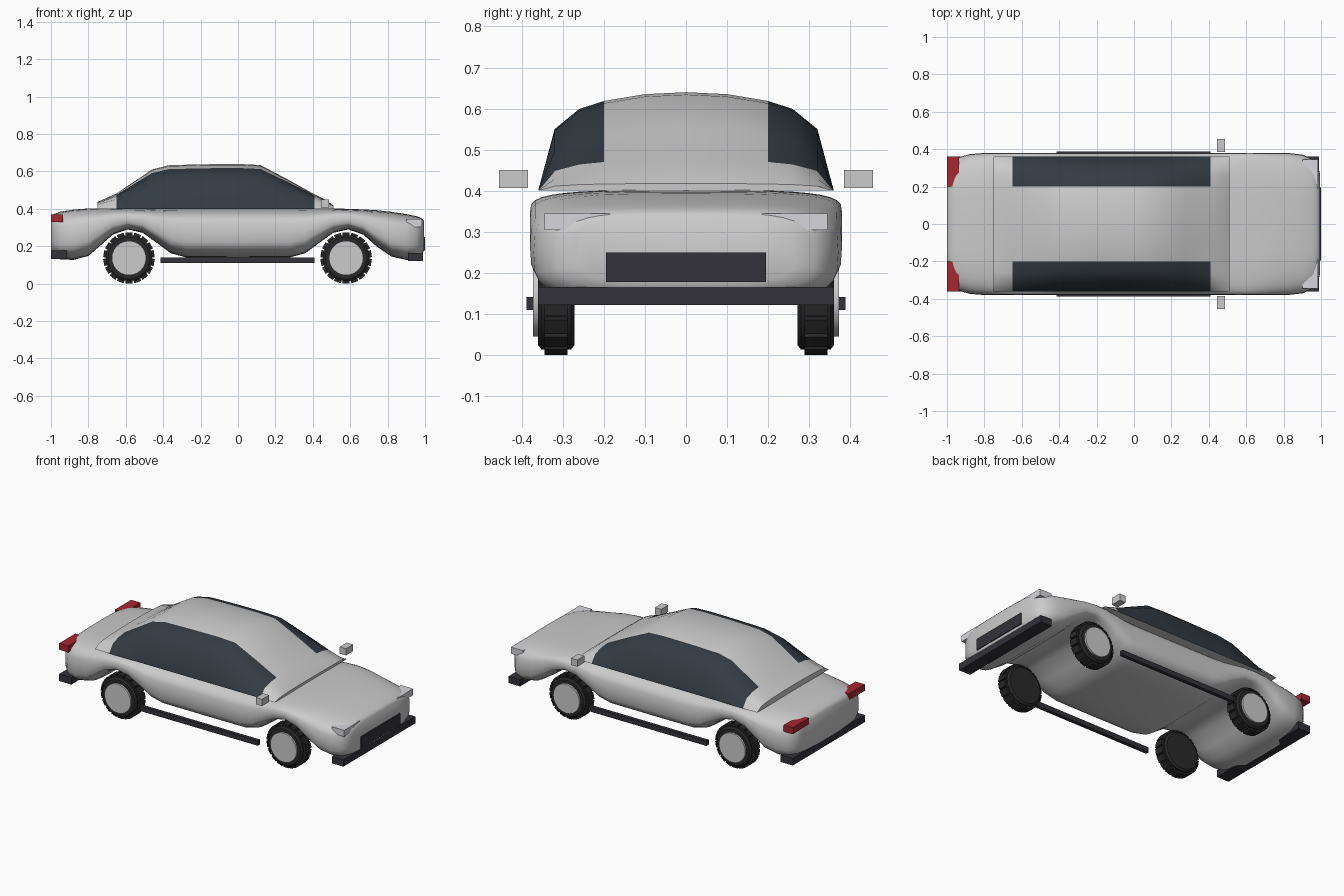
import bpy, bmesh
from math import sin, cos, pi, radians, copysign
from mathutils import Matrix, Vector

if "Cube" in bpy.data.objects:
    bpy.data.objects.remove(bpy.data.objects["Cube"])


def mat(name, rgb):
    m = bpy.data.materials.new(name)
    m.diffuse_color = (*rgb, 1)
    m.use_nodes = True
    m.node_tree.nodes["Principled BSDF"].inputs["Base Color"].default_value = m.diffuse_color
    return m


GLASS = mat("dark_glass", (0.033, 0.044, 0.056))
TRIM = mat("dark_trim", (0.034, 0.032, 0.042))
RUBBER = mat("rubber", (0.022, 0.022, 0.023))
RED = mat("red_lens", (0.38, 0.02, 0.03))
CLEAR = mat("clear_lens", (0.68, 0.68, 0.72))


def finish(name, bm, material=None, smooth=None):
    bmesh.ops.recalc_face_normals(bm, faces=bm.faces)
    me = bpy.data.meshes.new(name)
    bm.to_mesh(me)
    bm.free()
    ob = bpy.data.objects.new(name, me)
    bpy.context.collection.objects.link(ob)
    if material:
        me.materials.append(material)
    if smooth:
        bpy.ops.object.select_all(action='DESELECT')
        ob.select_set(True)
        bpy.context.view_layer.objects.active = ob
        bpy.ops.object.shade_smooth_by_angle(angle=radians(smooth))
    return ob


def loft(rings):
    bm = bmesh.new()
    vs = [[bm.verts.new(p) for p in r] for r in rings]
    n = len(vs[0])
    for a, b in zip(vs, vs[1:]):
        for i in range(n):
            j = (i + 1) % n
            bm.faces.new((a[i], a[j], b[j], b[i]))
    bm.faces.new(vs[0])
    bm.faces.new(vs[-1])
    return bm


def add_box(bm, lo, hi, turn=Matrix()):
    lo, hi = Vector(lo), Vector(hi)
    m = turn @ Matrix.Translation((lo + hi) / 2) @ Matrix.Diagonal((*(hi - lo), 1))
    bmesh.ops.create_cube(bm, size=1, matrix=m)


def box(name, lo, hi, material=None):
    bm = bmesh.new()
    add_box(bm, lo, hi)
    return finish(name, bm, material)


def box_pair(name, lo, hi, material=None):
    box(name + "_left", lo, hi, material)
    box(name + "_right", (lo[0], -hi[1], lo[2]), (hi[0], -lo[1], hi[2]), material)


# Lower body: rounded sections (x, bottom, top, half width), arched over the wheels
SECTIONS = [
    (-1.0, .175, .355, .27), (-.985, .15, .372, .32), (-.95, .13, .385, .353),
    (-.88, .127, .396, .373), (-.8, .148, .402, .38), (-.74, .20, .402, .38),
    (-.67, .262, .402, .38), (-.59, .29, .402, .38), (-.51, .272, .402, .38),
    (-.43, .215, .402, .38), (-.36, .163, .402, .38), (-.28, .141, .402, .38),
    (0, .14, .402, .38), (.28, .141, .402, .38), (.36, .163, .402, .38),
    (.43, .215, .402, .38), (.51, .272, .402, .38), (.59, .29, .40, .38),
    (.67, .262, .397, .38), (.74, .20, .393, .38), (.82, .145, .384, .38),
    (.9, .127, .372, .371), (.955, .132, .361, .347), (.982, .152, .35, .315),
    (.994, .175, .338, .27),
]
N = 36


def sup(v):
    return copysign(abs(v) ** 0.55, v)


rings = []
for x, b, t, w in SECTIONS:
    rings.append([(x, w * sup(cos(2 * pi * i / N)),
                   (b + t) / 2 + (t - b) / 2 * sup(sin(2 * pi * i / N)))
                  for i in range(N)])
finish("body", loft(rings), smooth=50)

# Cabin: domed sections of changing height, side glass as coloured faces
DOME = [(.36, 0), (.32, .625), (.26, .83), (.2, .91), (.1, .98)]
DOME = DOME + [(0, 1)] + [(-y, f) for y, f in reversed(DOME)]
ROOF = [(-.75, .437), (-.65, .482), (-.46, .61), (-.37, .633), (-.2, .638),
        (0, .64), (.12, .634), (.27, .555), (.41, .477), (.47, .447), (.51, .418)]
cabin = finish("cabin", loft([[(x, y, .4 + (h - .4) * f) for y, f in DOME]
                              for x, h in ROOF]), smooth=45)
cabin.data.materials.append(mat("paint", (.6, .6, .6)))
cabin.data.materials.append(GLASS)
for p in cabin.data.polygons:
    c = p.center
    if -.65 < c.x < .41 and abs(c.y) > .2:
        p.material_index = 1

# Wheels: tyre, tread blocks and hub cap
for end, cx in (("rear", -.583), ("front", .578)):
    for side, s in (("left", 1), ("right", -1)):
        cy, cz, n = s * .316, .137, 24
        prof = [(-.045, .112), (-.036, .124), (.036, .124), (.045, .112)]
        bm = loft([[(cx + r * cos(2 * pi * i / n), cy + y, cz + r * sin(2 * pi * i / n))
                    for i in range(n)] for y, r in prof])
        for k in range(18):
            turn = Matrix.Translation((cx, cy, cz)) @ Matrix.Rotation(2 * pi * k / 18, 4, 'Y')
            add_box(bm, (-.019, -.028, -.137), (.019, .028, -.11), turn)
        finish(f"{end}_tyre_{side}", bm, RUBBER, 30)
        bm = bmesh.new()
        bmesh.ops.create_cone(bm, cap_ends=True, segments=24, radius1=.092, radius2=.092,
                              depth=.03, matrix=Matrix.Translation((cx, s * .357, cz))
                              @ Matrix.Rotation(pi / 2, 4, 'X'))
        finish(f"{end}_hub_{side}", bm, None, 30)

# Bumpers, grille, sills, lights and mirrors
box("front_bumper", (.91, -.36, .122), (.99, .36, .165), TRIM)
box("rear_bumper", (-1, -.36, .132), (-.915, .36, .177), TRIM)
box("grille", (.97, -.195, .178), (1, .195, .25), TRIM)
box_pair("sill", (-.415, .365, .11), (.41, .388, .141), TRIM)
box_pair("headlight", (.9, .185, .304), (.985, .345, .345), CLEAR)
box_pair("tail_light", (-1, .2, .33), (-.935, .36, .371), RED)
box_pair("mirror", (.443, .385, .407), (.487, .455, .45))
